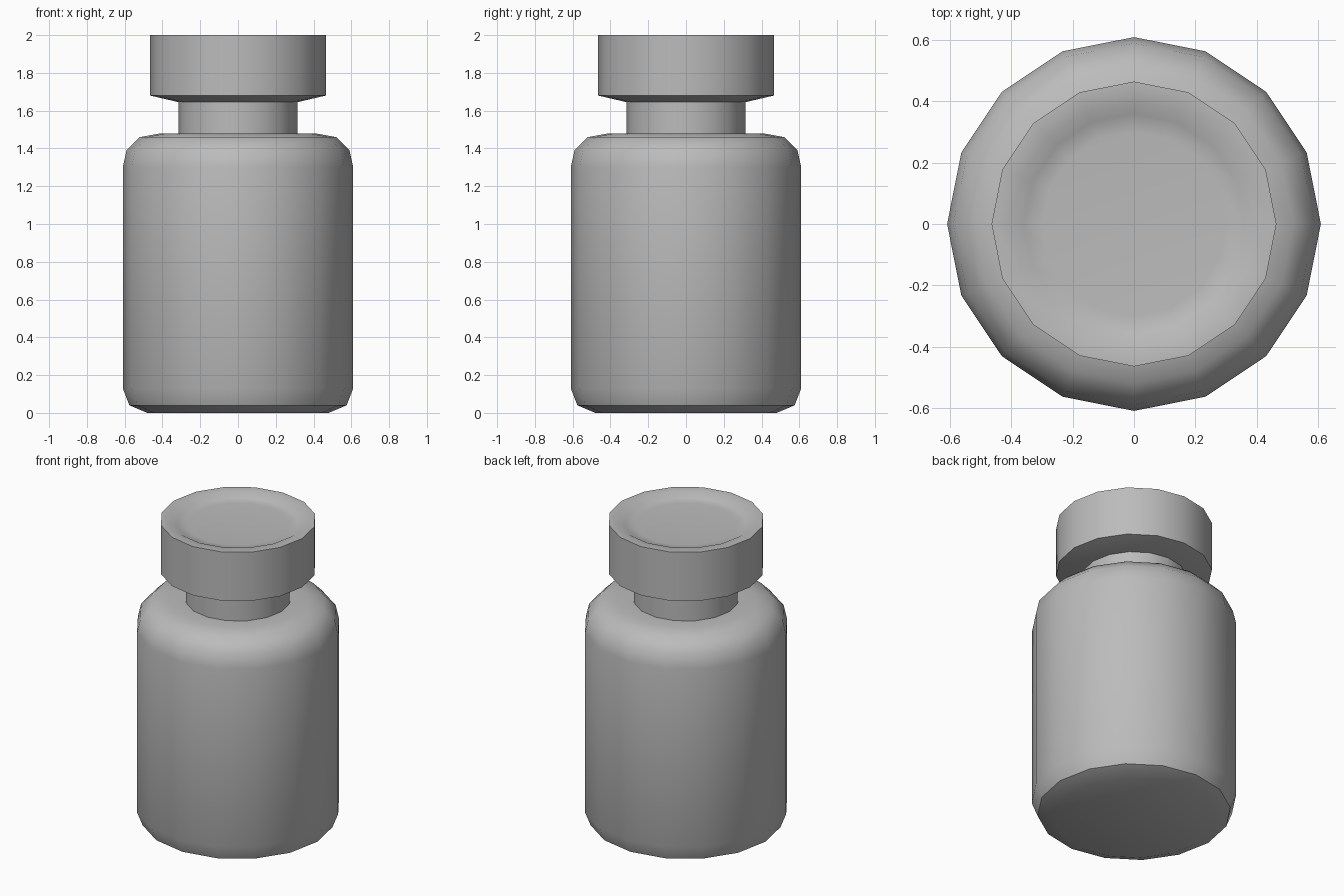
import bpy
import bmesh
import math

SIDES = 16

cube = bpy.data.objects.get("Cube")
if cube:
    bpy.data.objects.remove(cube, do_unlink=True)

# Single grey plastic
grey = bpy.data.materials.new("grey_plastic")
grey.use_nodes = True
colour = (0.5, 0.5, 0.5, 1)
grey.diffuse_color = colour
grey.node_tree.nodes["Principled BSDF"].inputs["Base Color"].default_value = colour


def lathe(name, profile):
    """Turn (radius, height) points, listed bottom to top, into a capped solid."""
    bm = bmesh.new()
    rings = []
    for radius, height in profile:
        ring = []
        for i in range(SIDES):
            a = math.tau * i / SIDES
            ring.append(bm.verts.new((radius * math.cos(a), radius * math.sin(a), height)))
        rings.append(ring)
    for low, high in zip(rings, rings[1:]):
        for i in range(SIDES):
            j = (i + 1) % SIDES
            bm.faces.new((low[i], low[j], high[j], high[i]))
    bm.faces.new(rings[0][::-1])
    bm.faces.new(rings[-1])
    mesh = bpy.data.meshes.new(name)
    bm.to_mesh(mesh)
    bm.free()
    mesh.materials.append(grey)
    obj = bpy.data.objects.new(name, mesh)
    bpy.context.collection.objects.link(obj)
    bpy.ops.object.select_all(action="DESELECT")
    obj.select_set(True)
    bpy.context.view_layer.objects.active = obj
    bpy.ops.object.shade_smooth_by_angle(angle=math.radians(40))
    return obj


# Rounded bottle with its straight neck
lathe("bottle", [
    (0.48, 0), (0.575, 0.04), (0.61, 0.13),
    (0.61, 1.30), (0.59, 1.39), (0.52, 1.46), (0.41, 1.48),
    (0.315, 1.48), (0.315, 1.66),
])

# Cap with a sloped underside and a shallow dished top
lathe("cap", [
    (0.315, 1.645), (0.465, 1.68), (0.465, 2.0),
    (0.40, 2.0), (0.36, 1.975), (0.30, 1.97),
])
